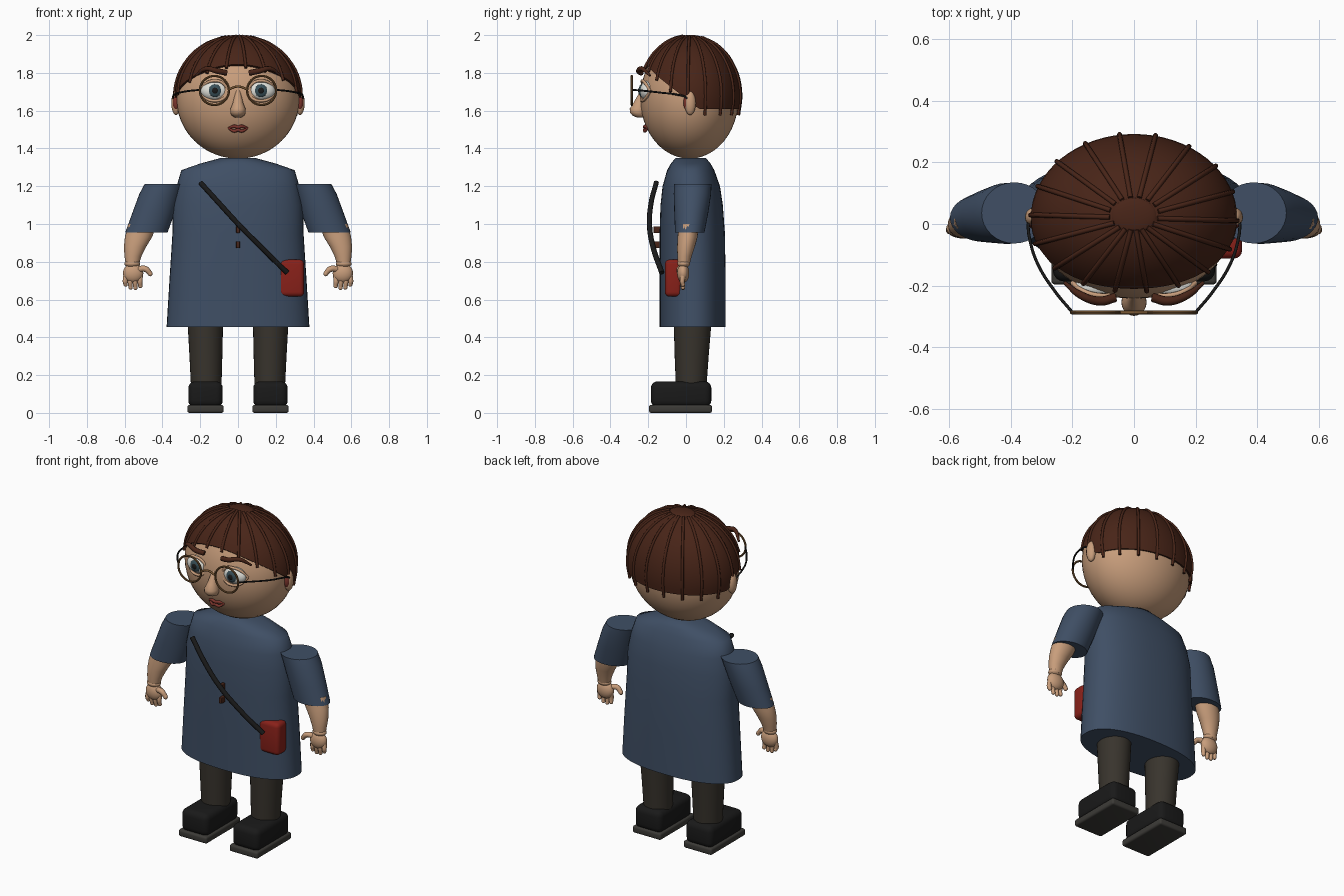
import bpy, bmesh
from math import sin, cos, pi, acos, sqrt, copysign, radians

if "Cube" in bpy.data.objects:
    bpy.data.objects.remove(bpy.data.objects["Cube"])


def material(name, rgb):
    m = bpy.data.materials.new(name)
    m.diffuse_color = (*rgb, 1)
    m.use_nodes = True
    m.node_tree.nodes["Principled BSDF"].inputs["Base Color"].default_value = m.diffuse_color
    return m


SKIN = material("skin", (0.58, 0.34, 0.2))
HAIR = material("hair", (0.065, 0.018, 0.009))
CLOTH = material("cloth", (0.05, 0.078, 0.13))
TROUSER = material("trouser", (0.04, 0.034, 0.026))
BLACK = material("black", (0.01, 0.01, 0.01))
SOLE = material("sole", (0.045, 0.043, 0.038))
RED = material("red", (0.25, 0.015, 0.01))
GOLD = material("gold", (0.2, 0.1, 0.035))
WHITE = material("white", (0.75, 0.75, 0.7))
IRIS = material("iris", (0.04, 0.08, 0.1))
LIP = material("lip", (0.2, 0.035, 0.025))


def finish(ob, name, mat, angle=40):
    ob.name = name
    ob.data.materials.clear()
    ob.data.materials.append(mat)
    bpy.ops.object.select_all(action='DESELECT')
    ob.select_set(True)
    bpy.context.view_layer.objects.active = ob
    bpy.ops.object.shade_smooth_by_angle(angle=radians(angle))
    return ob


def from_bmesh(bm, name, mat, angle=40):
    bmesh.ops.recalc_face_normals(bm, faces=bm.faces)
    me = bpy.data.meshes.new(name)
    bm.to_mesh(me)
    bm.free()
    ob = bpy.data.objects.new(name, me)
    bpy.context.collection.objects.link(ob)
    return finish(ob, name, mat, angle)


def skin_rings(rings, name, mat, angle=40):
    """Bridge rings of points and close both ends."""
    bm = bmesh.new()
    vs = [[bm.verts.new(p) for p in r] for r in rings]
    n = len(vs[0])
    for a, b in zip(vs, vs[1:]):
        for i in range(n):
            bm.faces.new((a[i], a[(i + 1) % n], b[(i + 1) % n], b[i]))
    bm.faces.new(vs[0])
    bm.faces.new(vs[-1])
    return from_bmesh(bm, name, mat, angle)


def loft(name, sections, mat, power=2.0, n=32, angle=40):
    """Horizontal (super)elliptic sections: x, y, z, rx, ry."""
    def se(v):
        return copysign(abs(v) ** (2 / power), v)
    return skin_rings([[(x + rx * se(cos(2 * pi * i / n)), y + ry * se(sin(2 * pi * i / n)), z)
                        for i in range(n)] for x, y, z, rx, ry in sections], name, mat, angle)


def ball(name, loc, rad, mat, seg=32):
    bpy.ops.mesh.primitive_uv_sphere_add(segments=seg, ring_count=seg // 2, location=loc)
    ob = bpy.context.object
    ob.scale = rad
    return finish(ob, name, mat)


def box(name, lo, hi, mat, bevel):
    bm = bmesh.new()
    bmesh.ops.create_cube(bm, size=1)
    for v in bm.verts:
        v.co = [(a + b) / 2 + c * (b - a) for a, b, c in zip(lo, hi, v.co)]
    bmesh.ops.bevel(bm, geom=bm.edges[:], offset=bevel, segments=4, profile=0.5, affect='EDGES')
    return from_bmesh(bm, name, mat)


def tube(name, pts, r, mat, radii=None):
    cu = bpy.data.curves.new(name, 'CURVE')
    cu.dimensions = '3D'
    cu.bevel_depth = r
    cu.bevel_resolution = 2
    cu.resolution_u = 6
    cu.use_fill_caps = True
    sp = cu.splines.new('BEZIER')
    sp.bezier_points.add(len(pts) - 1)
    for i, (b, p) in enumerate(zip(sp.bezier_points, pts)):
        b.co = p
        b.handle_left_type = b.handle_right_type = 'AUTO'
        b.radius = radii[i] if radii else 1
    ob = bpy.data.objects.new(name, cu)
    bpy.context.collection.objects.link(ob)
    bpy.ops.object.select_all(action='DESELECT')
    ob.select_set(True)
    bpy.context.view_layer.objects.active = ob
    bpy.ops.object.convert(target='MESH')
    return finish(bpy.context.object, name, mat, 50)


# Head
ball("head", (0, 0.018, 1.665), (0.326, 0.26, 0.319), SKIN, 48)

# Hair cap: higher rim over the forehead, low at the back
HC, HR = (0, 0.02, 1.672), (0.335, 0.272, 0.325)


def hair_point(phi, t, grow=1.0):
    f = max(0.0, (cos(phi) + 0.15) / 1.15)
    rim = acos((1.61 + 0.235 * f ** 0.9 - HC[2]) / HR[2])
    th = rim * t
    return (grow * HR[0] * sin(th) * sin(phi),
            HC[1] - grow * HR[1] * sin(th) * cos(phi), HC[2] + grow * HR[2] * cos(th))


N = 64
rings = [[hair_point(2 * pi * i / N, t / 16) for i in range(N)] for t in range(1, 17)]
rings.append([hair_point(2 * pi * i / N, 1, 0.93) for i in range(N)])
skin_rings(rings, "hair_cap", HAIR)
ball("crown", (0, 0.025, 1.985), (0.075, 0.06, 0.016), HAIR)
for k in range(18):
    phi = 2 * pi * (k + 0.4) / 18
    tube("hair_strand", [hair_point(phi, t, 1.005) for t in (0.14, 0.35, 0.6, 0.85, 1.06)], 0.008, HAIR)

# Nose and mouth
loft("nose", [(0, -0.232, 1.71, 0.01, 0.008), (0, -0.236, 1.68, 0.018, 0.02),
              (0, -0.245, 1.64, 0.028, 0.034), (0, -0.254, 1.61, 0.04, 0.044),
              (0, -0.254, 1.59, 0.041, 0.043), (0, -0.248, 1.573, 0.032, 0.034),
              (0, -0.24, 1.563, 0.015, 0.018)], SKIN, n=20, angle=60)
for nm, z, dip in (("upper_lip", 1.513, 0.004), ("lower_lip", 1.498, -0.006)):
    tube(nm, [(-0.05, -0.203, 1.508), (-0.02, -0.217, z + dip), (0, -0.219, z),
              (0.02, -0.217, z + dip), (0.05, -0.203, 1.508)], 0.009, LIP, (0.6, 1, 1, 1, 0.6))

# Torso: long flaring smock
loft("smock", [(0, 0.035, 0.455, 0.378, 0.175), (0, 0.035, 0.7, 0.363, 0.175),
               (0, 0.033, 0.95, 0.347, 0.173), (0, 0.03, 1.1, 0.345, 0.165),
               (0, 0.028, 1.2, 0.325, 0.152), (0, 0.025, 1.285, 0.3, 0.125),
               (0, 0.025, 1.32, 0.2, 0.105), (0, 0.025, 1.35, 0.09, 0.08)],
     CLOTH, power=2.3, n=48, angle=55)
for z in (0.97, 0.89):
    box("button", (-0.01, -0.172, z - 0.018), (0.01, -0.135, z + 0.018), HAIR, 0.004)

# Satchel and strap
box("satchel", (0.21, -0.112, 0.615), (0.35, -0.02, 0.812), RED, 0.025)
tube("strap", [(-0.2, -0.157, 1.22), (-0.1, -0.185, 1.11), (0.01, -0.193, 0.99),
               (0.13, -0.172, 0.87), (0.26, -0.128, 0.742)], 0.014, BLACK)

for s, side in ((-1, "left"), (1, "right")):
    # Ears
    ball(side + "_ear", (s * 0.328, 0.022, 1.64), (0.025, 0.03, 0.063), SKIN)
    ball(side + "_ear_inner", (s * 0.328, 0.006, 1.642), (0.018, 0.02, 0.04), LIP, 16)

    # Eyes with lids and brows
    ball(side + "_eye", (s * 0.122, -0.205, 1.705), (0.074, 0.04, 0.052), WHITE)
    ball(side + "_iris", (s * 0.122, -0.236, 1.706), (0.034, 0.014, 0.034), IRIS)
    ball(side + "_pupil", (s * 0.122, -0.244, 1.706), (0.018, 0.01, 0.018), BLACK, 16)
    for dz in (0.053, -0.053):
        tube(side + "_eyelid", [(s * 0.045, -0.222, 1.7), (s * 0.085, -0.232, 1.705 + dz * 0.85),
                                (s * 0.125, -0.23, 1.705 + dz), (s * 0.165, -0.217, 1.705 + dz * 0.8),
                                (s * 0.2, -0.19, 1.703)], 0.008, SKIN)
    tube(side + "_brow", [(s * 0.06, -0.238, 1.8), (s * 0.11, -0.25, 1.81), (s * 0.17, -0.232, 1.822),
                          (s * 0.225, -0.19, 1.785)], 0.015, HAIR, (1, 1, 0.85, 0.4))

    # Glasses
    bpy.ops.mesh.primitive_torus_add(location=(s * 0.125, -0.287, 1.707), rotation=(pi / 2, 0, 0),
                                     major_radius=0.077, minor_radius=0.006,
                                     major_segments=40, minor_segments=8)
    finish(bpy.context.object, side + "_glasses_rim", GOLD)
    tube(side + "_glasses_arm", [(s * 0.202, -0.284, 1.71), (s * 0.255, -0.22, 1.705),
                                 (s * 0.312, -0.13, 1.695), (s * 0.338, -0.05, 1.685),
                                 (s * 0.343, 0.0, 1.67), (s * 0.337, 0.02, 1.64)], 0.005, BLACK)

    # Sleeves, forearms and hands
    loft(side + "_sleeve", [(s * 0.485, 0.02, 0.955, 0.112, 0.078), (s * 0.447, 0.028, 1.06, 0.112, 0.09),
                            (s * 0.412, 0.034, 1.16, 0.11, 0.099), (s * 0.388, 0.036, 1.212, 0.106, 0.099)],
         CLOTH)
    loft(side + "_forearm", [(s * 0.56, -0.012, 0.78, 0.034, 0.03), (s * 0.556, -0.008, 0.83, 0.045, 0.038),
                             (s * 0.545, 0.0, 0.88, 0.059, 0.047), (s * 0.527, 0.008, 0.93, 0.072, 0.053),
                             (s * 0.505, 0.015, 1.0, 0.076, 0.054)], SKIN, n=24)
    ball(side + "_cuff", (s * 0.56, -0.012, 0.79), (0.042, 0.034, 0.022), SKIN, 20)
    ball(side + "_palm", (s * 0.555, -0.015, 0.74), (0.054, 0.032, 0.052), SKIN, 24)
    for i, tip in enumerate((0.672, 0.662, 0.664, 0.68)):
        x = 0.517 + i * 0.026
        tube(side + "_finger", [(s * x, -0.016, 0.725), (s * (x + 0.002), -0.02, 0.695),
                                (s * x, -0.016, tip)], 0.014, SKIN, (1, 1, 0.8))
        ball(side + "_fingertip", (s * x, -0.016, tip), (0.0115, 0.0115, 0.012), SKIN, 12)
    tube(side + "_thumb", [(s * 0.525, -0.022, 0.76), (s * 0.49, -0.035, 0.762),
                           (s * 0.465, -0.035, 0.738)], 0.016, SKIN, (1.1, 1, 0.8))
    ball(side + "_thumb_tip", (s * 0.465, -0.035, 0.737), (0.013, 0.013, 0.014), SKIN, 12)

    # Legs and shoes
    loft(side + "_leg", [(s * 0.168, 0.027, 0.12, 0.08, 0.08), (s * 0.17, 0.03, 0.3, 0.087, 0.09),
                         (s * 0.173, 0.035, 0.48, 0.094, 0.1)], TROUSER)
    box(side + "_shoe", (s * 0.172 - 0.091, -0.186, 0.03), (s * 0.172 + 0.091, 0.134, 0.167), BLACK, 0.035)
    box(side + "_sole", (s * 0.172 - 0.096, -0.196, 0.0), (s * 0.172 + 0.096, 0.138, 0.042), SOLE, 0.012)

# Glasses bridge
tube("glasses_bridge", [(-0.05, -0.287, 1.712), (0, -0.287, 1.728), (0.05, -0.287, 1.712)], 0.006, GOLD)
